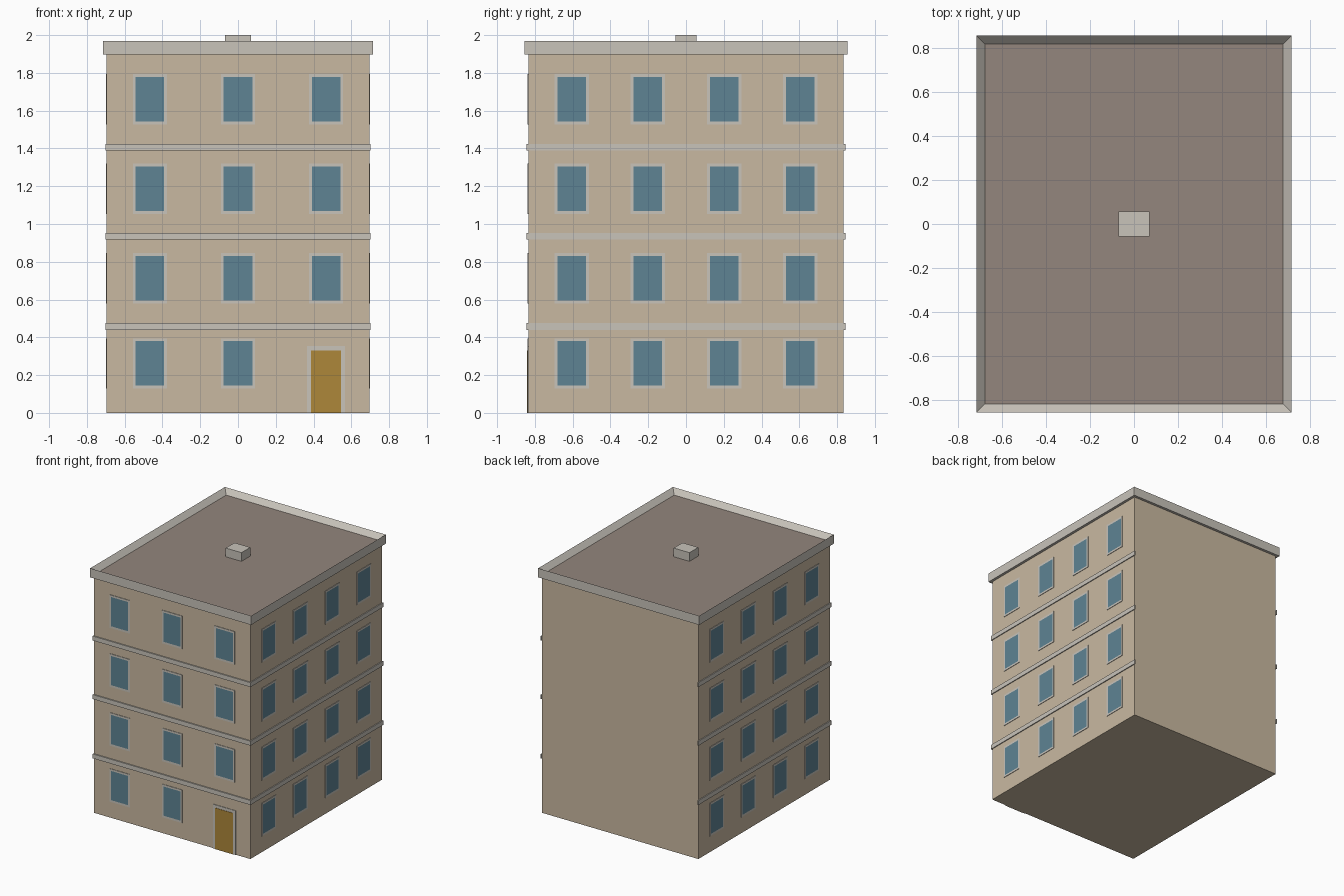
import bpy, bmesh
from math import pi
from mathutils import Matrix, Vector

if "Cube" in bpy.data.objects:
    bpy.data.objects.remove(bpy.data.objects["Cube"], do_unlink=True)


def make_material(name, rgb):
    """Flat material from 0-255 display colour, converted to linear."""
    lin = [((c / 255 + 0.055) / 1.055) ** 2.4 for c in rgb]
    mat = bpy.data.materials.new(name)
    mat.use_nodes = True
    mat.diffuse_color = (*lin, 1)
    mat.node_tree.nodes["Principled BSDF"].inputs["Base Color"].default_value = (*lin, 1)
    return mat


WALL = make_material("beige wall", (201, 185, 161))
TRIM = make_material("pale stone", (200, 195, 186))
ROOF = make_material("brown roof", (147, 134, 125))
GLASS = make_material("blue glass", (94, 132, 148))
DOOR = make_material("ochre door", (174, 135, 58))


def box(name, low, high, mats, inset=None, normal=None, depth=0.0, turn=0.0):
    """Box between two corners; the face along normal may be inset in a second colour."""
    low, high = Vector(low), Vector(high)
    bm = bmesh.new()
    bmesh.ops.create_cube(bm, size=1)
    bmesh.ops.scale(bm, vec=high - low, verts=bm.verts)
    bmesh.ops.translate(bm, vec=(low + high) / 2, verts=bm.verts)
    bm.normal_update()
    if inset:
        face = max(bm.faces, key=lambda f: f.normal.dot(Vector(normal)))
        bmesh.ops.inset_region(bm, faces=[face], thickness=inset, depth=0)
        bmesh.ops.translate(bm, vec=Vector(normal) * -depth, verts=face.verts)
        face.material_index = 1
    bmesh.ops.transform(bm, matrix=Matrix.Rotation(turn, 4, "Z"), verts=bm.verts)
    mesh = bpy.data.meshes.new(name)
    bm.to_mesh(mesh)
    bm.free()
    for mat in mats:
        mesh.materials.append(mat)
    obj = bpy.data.objects.new(name, mesh)
    bpy.context.collection.objects.link(obj)
    return obj


HX, HY = 0.695, 0.835      # half width and half depth of the walls
BX, BY = 0.702, 0.844      # half extents of the floor bands
EAVES = 1.897

# Main block
box("walls", (-HX, -HY, 0), (HX, HY, EAVES), [WALL])

# Cornice with parapet and sunken roof
box("cornice_and_roof", (-0.716, -0.856, EAVES), (0.716, 0.856, 1.97),
    [TRIM, ROOF], inset=0.055, normal=(0, 0, 1), depth=0.04)
box("roof_vent", (-0.07, -0.056, 1.925), (0.07, 0.056, 2), [TRIM])

# Floor bands on the front and both sides
for i, z in enumerate((0.458, 0.935, 1.406), 1):
    lo, hi = z - 0.018, z + 0.018
    box(f"front_band_{i}", (-HX, -BY, lo), (HX, -HY, hi), [TRIM])
    box(f"left_band_{i}", (HX, -BY, lo), (BX, BY, hi), [TRIM])
    box(f"right_band_{i}", (-BX, -BY, lo), (-HX, BY, hi), [TRIM])

# Windows: thin framed panels, turned onto each wall
FRONT_COLUMNS = (-0.466, 0, 0.466)
SIDE_COLUMNS = (-0.604, -0.202, 0.202, 0.604)
WINDOW_WALLS = (("front", 0, HY, FRONT_COLUMNS),
                ("left", pi / 2, HX, SIDE_COLUMNS),
                ("right", -pi / 2, HX, SIDE_COLUMNS))
for side, turn, dist, columns in WINDOW_WALLS:
    for floor, z in enumerate((0.262, 0.713, 1.187, 1.661), 1):
        for col, u in enumerate(columns, 1):
            if side == "front" and floor == 1 and col == 3:
                continue   # the door stands here
            box(f"{side}_window_{floor}_{col}",
                (u - 0.091, -dist - 0.004, z - 0.133), (u + 0.091, -dist, z + 0.133),
                [TRIM, GLASS], inset=0.022, normal=(0, -1, 0), turn=turn)

# Entrance door in its surround
DX = FRONT_COLUMNS[-1]
box("door_frame", (DX - 0.1, -HY - 0.004, 0), (DX + 0.1, -HY, 0.355), [TRIM])
box("door", (DX - 0.079, -HY - 0.007, 0), (DX + 0.079, -HY - 0.004, 0.331), [DOOR])
